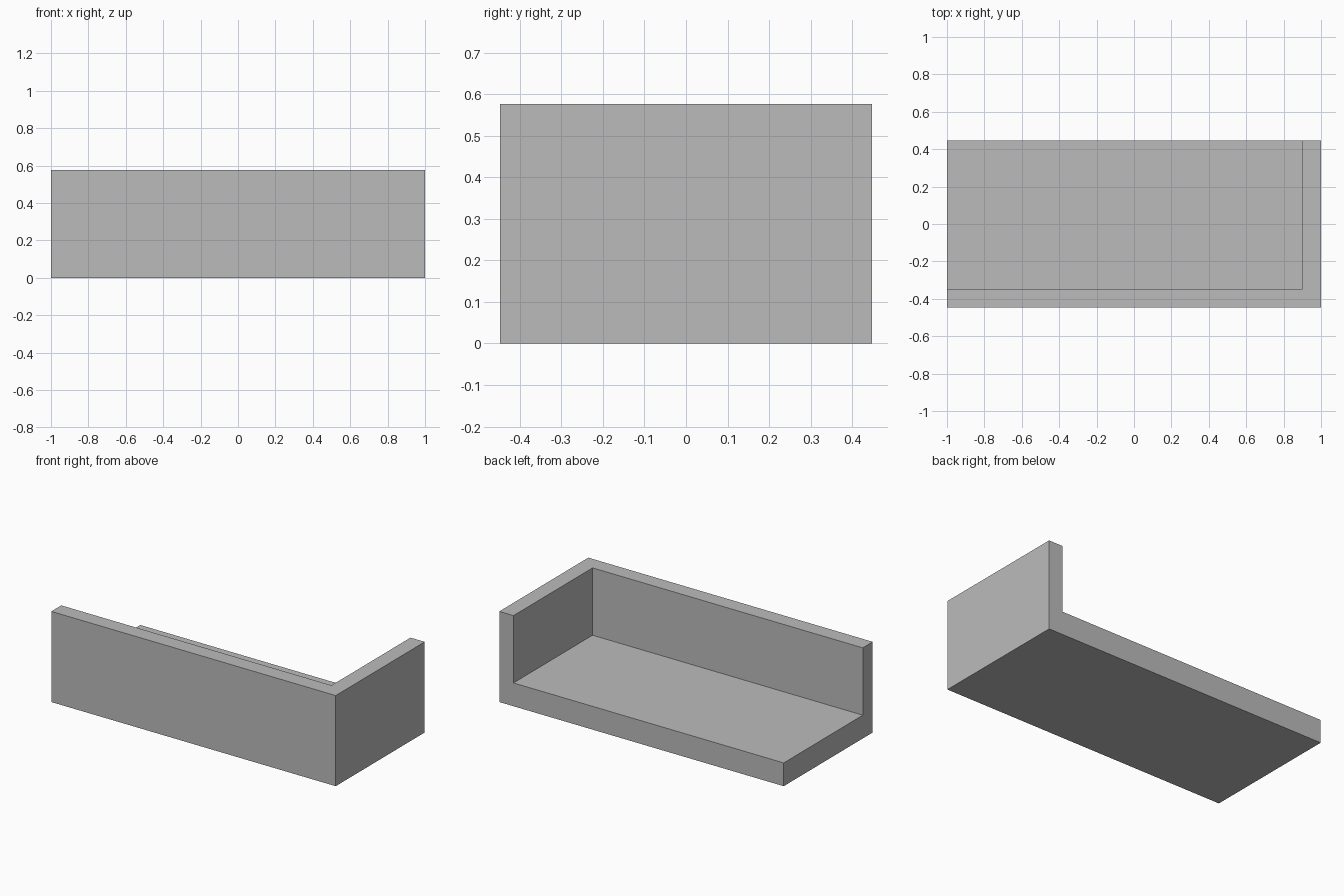
import bpy

if "Cube" in bpy.data.objects:
    bpy.data.objects.remove(bpy.data.objects["Cube"])

LENGTH, DEPTH, HEIGHT = 2.0, 0.894, 0.576
WALL, SEAT_TOP = 0.1, 0.148

grey = bpy.data.materials.new("light grey")
grey.diffuse_color = (0.5, 0.5, 0.5, 1.0)
grey.use_nodes = True
grey.node_tree.nodes["Principled BSDF"].inputs["Base Color"].default_value = grey.diffuse_color


def box(name, low, high):
    """Axis-aligned box between two corners."""
    bpy.ops.mesh.primitive_cube_add(size=1)
    obj = bpy.context.object
    obj.name = name
    for v in obj.data.vertices:
        v.co = [h if c > 0 else l for c, l, h in zip(v.co, low, high)]
    obj.data.materials.append(grey)
    return obj


x, y = LENGTH / 2, DEPTH / 2

# Solid block for the seat slab, long backrest and end armrest
bench = box("bench", (-x, -y, 0), (x, y, HEIGHT))

# Open seating space, running out through the left, back and top
space = box("seat_space_cutter",
            (-x - 0.2, -y + WALL, SEAT_TOP),
            (x - WALL, y + 0.2, HEIGHT + 0.2))
space.hide_render = True

# Cut the space out, then drop the cutter
cut = bench.modifiers.new("seat_space", 'BOOLEAN')
cut.operation = 'DIFFERENCE'
cut.solver = 'EXACT'
cut.object = space
bpy.ops.object.select_all(action='DESELECT')
bpy.context.view_layer.objects.active = bench
bench.select_set(True)
bpy.ops.object.modifier_apply(modifier=cut.name)
bpy.data.objects.remove(space, do_unlink=True)
